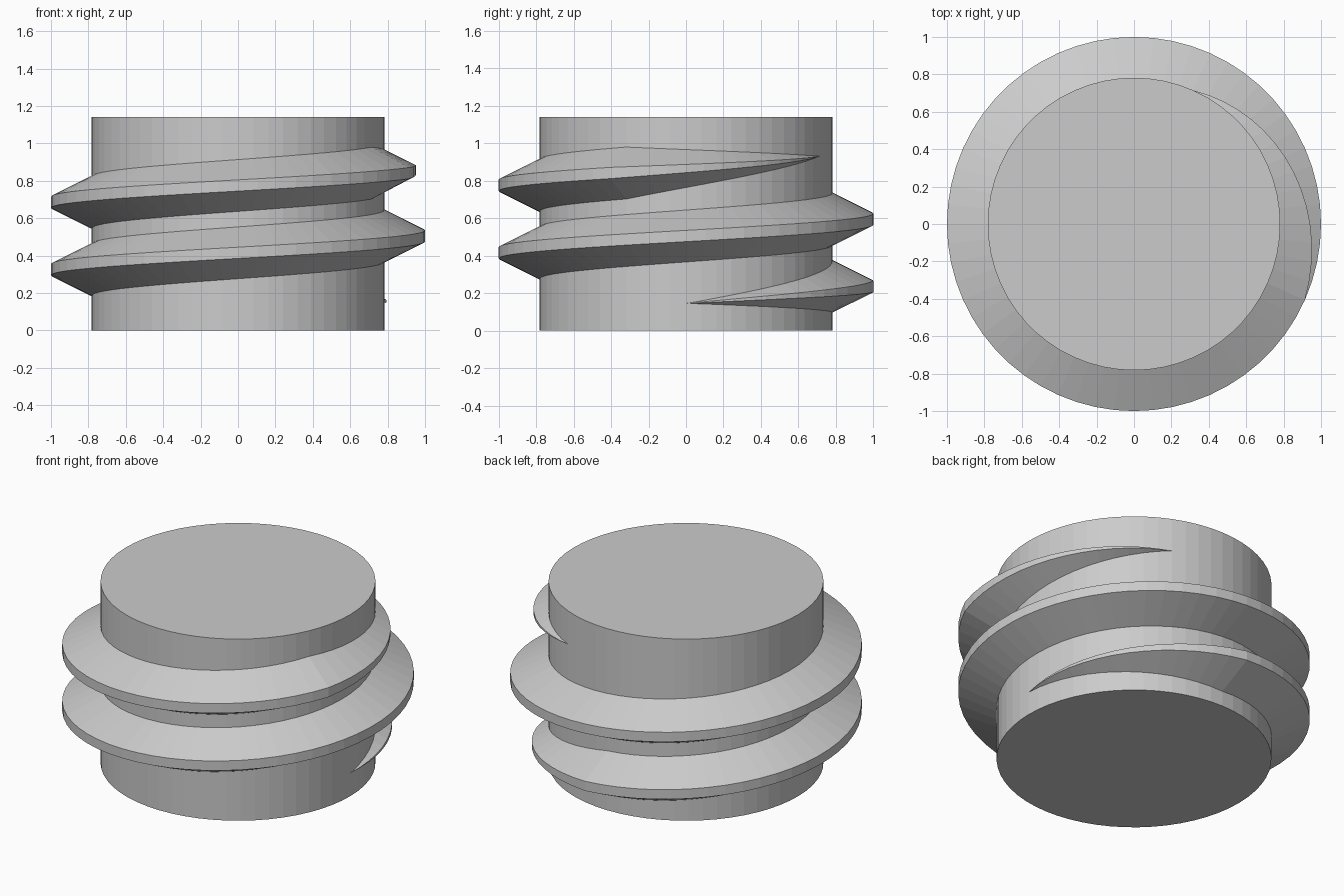
import bpy
import bmesh
from math import radians, sin, cos

cube = bpy.data.objects.get("Cube")
if cube:
    bpy.data.objects.remove(cube, do_unlink=True)

SIDES = 60            # facets per turn
CORE_R, CREST_R = 0.782, 1.0
HEIGHT = 1.14
PITCH, START_Z = 0.36, 0.145
STEPS = 131           # thread length in facets
TAPER = 15            # facets over which each end fades out
ROOT_HALF, CREST_HALF = 0.14, 0.03
SINK = 0.003          # thread root sits just inside the core

grey = bpy.data.materials.new("plain grey")
grey.use_nodes = True
colour = (0.6, 0.6, 0.6, 1)
grey.diffuse_color = colour
grey.node_tree.nodes["Principled BSDF"].inputs["Base Color"].default_value = colour


def add_object(name, bm):
    bmesh.ops.recalc_face_normals(bm, faces=bm.faces)
    mesh = bpy.data.meshes.new(name)
    bm.to_mesh(mesh)
    bm.free()
    mesh.materials.append(grey)
    obj = bpy.data.objects.new(name, mesh)
    bpy.context.collection.objects.link(obj)
    return obj


def ring_point(radius, step, z):
    a = radians(360 / SIDES * step)
    return (radius * cos(a), radius * sin(a), z)


# Cylindrical core
bm = bmesh.new()
base = bm.faces.new([bm.verts.new(ring_point(CORE_R, i, 0)) for i in range(SIDES)])
top = bmesh.ops.extrude_face_region(bm, geom=[base], use_keep_orig=True)
bmesh.ops.translate(bm, vec=(0, 0, HEIGHT),
                    verts=[v for v in top["geom"] if isinstance(v, bmesh.types.BMVert)])
add_object("core", bm)

# Helical thread: a trapezoid section swept upward, fading to a point at both ends
bm = bmesh.new()
sections = []
for i in range(STEPS + 1):
    fade = min(1, i / TAPER, (STEPS - i) / TAPER)
    z = START_Z + PITCH * i / SIDES
    crest = CORE_R + (CREST_R - CORE_R) * fade
    profile = [(CORE_R - SINK, -ROOT_HALF), (crest, -CREST_HALF),
               (crest, CREST_HALF), (CORE_R - SINK, ROOT_HALF)]
    if fade == 0:
        tip = bm.verts.new(ring_point(CORE_R, i, z))
        sections.append([tip] * len(profile))
    else:
        sections.append([bm.verts.new(ring_point(r, i, z + h * fade)) for r, h in profile])

for lower, upper in zip(sections, sections[1:]):
    for j in range(4):
        k = (j + 1) % 4
        corners = dict.fromkeys([lower[j], upper[j], upper[k], lower[k]])
        bm.faces.new(list(corners))
add_object("thread", bm)
